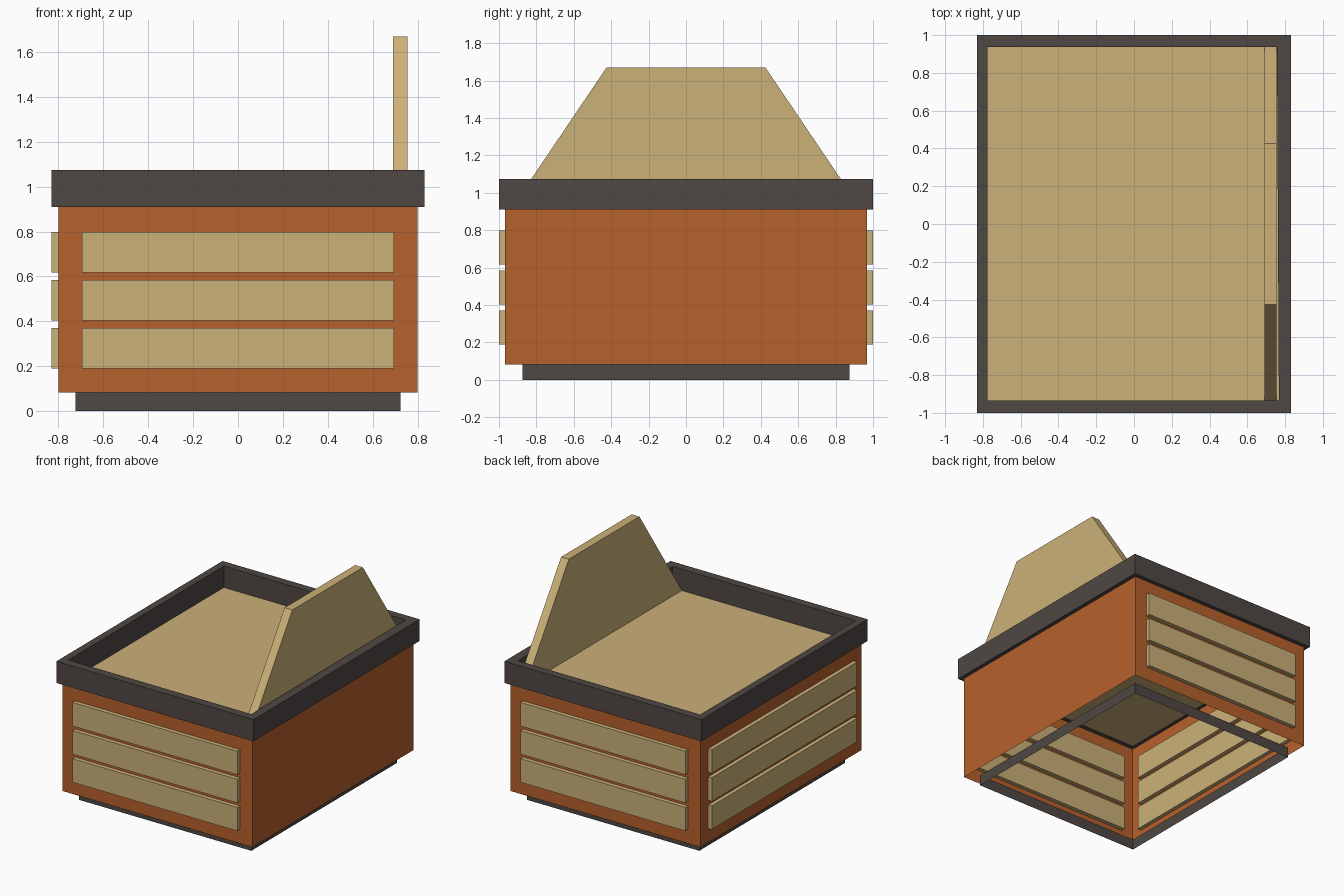
import bpy

if "Cube" in bpy.data.objects:
    bpy.data.objects.remove(bpy.data.objects["Cube"])


def material(name, rgb):
    m = bpy.data.materials.new(name)
    m.diffuse_color = (*rgb, 1.0)
    m.use_nodes = True
    m.node_tree.nodes["Principled BSDF"].inputs["Base Color"].default_value = m.diffuse_color
    return m


TAN = material("tan_wood", (0.60, 0.44, 0.19))
ORANGE = material("burnt_orange", (0.47, 0.12, 0.025))
GREY = material("dark_grey", (0.08, 0.065, 0.058))


def add_mesh(name, verts, faces, mat):
    me = bpy.data.meshes.new(name)
    me.from_pydata(verts, [], faces)
    me.materials.append(mat)
    ob = bpy.data.objects.new(name, me)
    bpy.context.collection.objects.link(ob)
    return ob


def corners(hx, hy):
    return [(-hx, -hy), (hx, -hy), (hx, hy), (-hx, hy)]


def walls(name, hx, hy, z0, z1, mat):
    """Four thin upright walls, open above and below."""
    v = [(x, y, z) for z in (z0, z1) for x, y in corners(hx, hy)]
    f = [(i, (i + 1) % 4, (i + 1) % 4 + 4, i + 4) for i in range(4)]
    return add_mesh(name, v, f, mat)


def prism(name, bottom, top, mat):
    """Closed solid between two matching loops."""
    n = len(bottom)
    f = [(i, (i + 1) % n, (i + 1) % n + n, i + n) for i in range(n)]
    f += [tuple(reversed(range(n))), tuple(range(n, 2 * n))]
    return add_mesh(name, bottom + top, f, mat)


def box(name, x0, x1, y0, y1, z0, z1, mat):
    loop = [(x0, y0), (x1, y0), (x1, y1), (x0, y1)]
    return prism(name, [(x, y, z0) for x, y in loop], [(x, y, z1) for x, y in loop], mat)


# Hollow body and recessed plinth, both open underneath
walls("body", 0.80, 0.968, 0.083, 0.912, ORANGE)
walls("plinth", 0.725, 0.875, 0.0, 0.083, GREY)

# Raised rim around the top
Z0, Z1 = 0.91, 1.075
outer = corners(0.83, 1.0)
inner = [(-0.775, -0.935), (0.767, -0.935), (0.757, 0.937), (-0.775, 0.937)]
v = [(x, y, z) for z in (Z0, Z1) for loop in (outer, inner) for x, y in loop]
f = []
for i in range(4):
    j = (i + 1) % 4
    f += [(i, j, j + 8, i + 8), (j + 4, i + 4, i + 12, j + 12),
          (i + 8, j + 8, j + 12, i + 12), (j, i, i + 4, j + 4)]
add_mesh("rim", v, f, GREY)

# Counter surface inside the rim
add_mesh("counter_top", [(x, y, 0.912) for x, y in inner], [(0, 1, 2, 3)], TAN)

# Upright tapered board at the right side
prism("upright_board",
      [(x, y, 0.912) for x, y in ((0.69, -0.937), (0.755, -0.937), (0.755, 0.937), (0.69, 0.937))],
      [(x, y, 1.67) for x, y in ((0.69, -0.425), (0.755, -0.425), (0.755, 0.425), (0.69, 0.425))], TAN)

# Three slats through the front, back and left walls
for i in range(3):
    z0 = 0.19 + 0.214 * i
    z1 = z0 + 0.18
    box(f"front_slat_{i + 1}", -0.695, 0.695, -1.0, -0.936, z0, z1, TAN)
    box(f"back_slat_{i + 1}", -0.695, 0.695, 0.936, 1.0, z0, z1, TAN)
    box(f"left_slat_{i + 1}", -0.83, -0.77, -0.875, 0.875, z0, z1, TAN)
